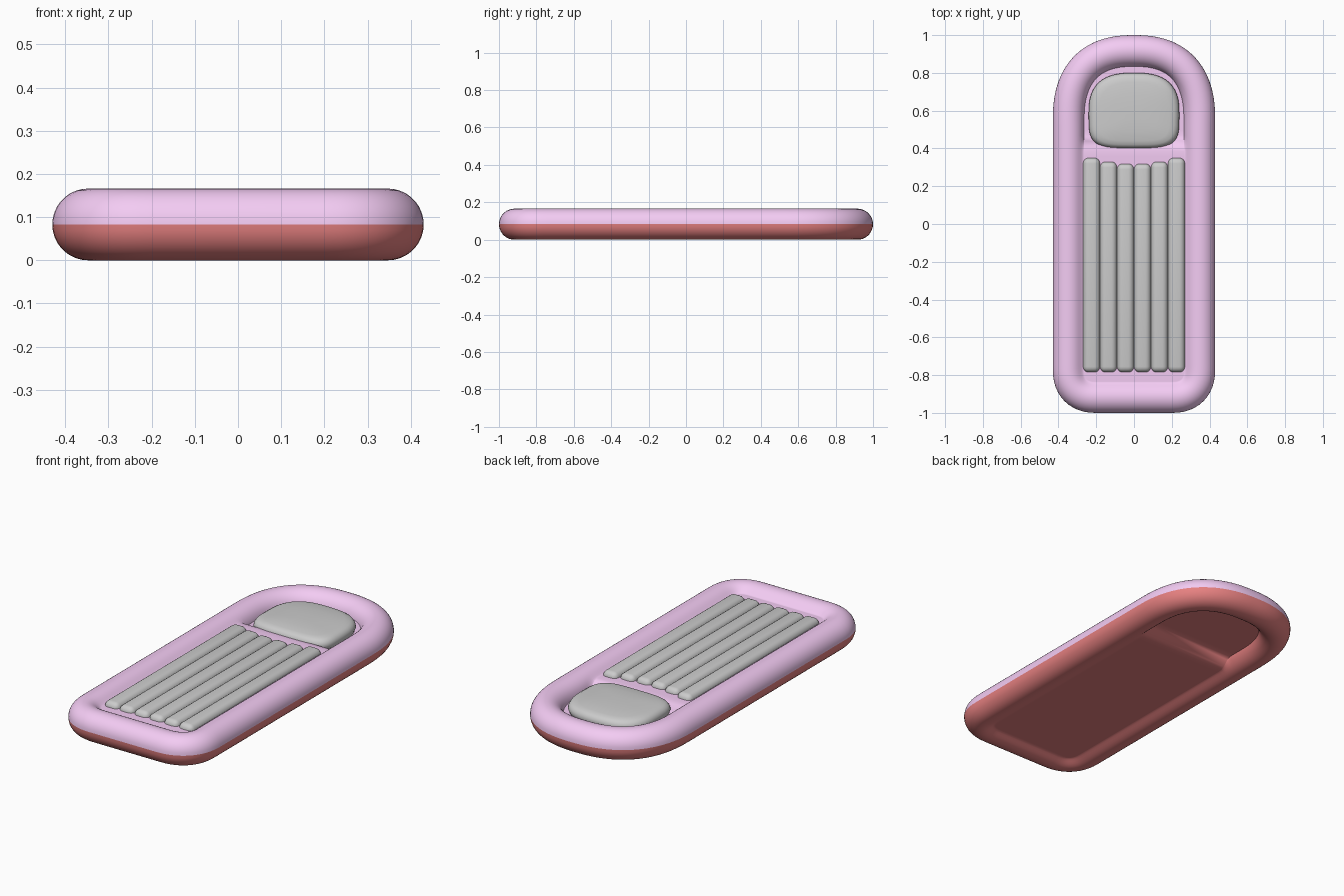
import bpy, math
from mathutils import Vector

if "Cube" in bpy.data.objects:
    bpy.data.objects.remove(bpy.data.objects["Cube"])

R = 0.083          # rim tube radius, also the seam height


def material(name, rgb):
    m = bpy.data.materials.new(name)
    m.diffuse_color = (*rgb, 1)
    m.use_nodes = True
    m.node_tree.nodes["Principled BSDF"].inputs["Base Color"].default_value = m.diffuse_color
    return m


def make(name, verts, faces, mat=None, angle=45):
    me = bpy.data.meshes.new(name)
    me.from_pydata(verts, [], faces)
    me.update()
    ob = bpy.data.objects.new(name, me)
    bpy.context.collection.objects.link(ob)
    if mat:
        me.materials.append(mat)
    smooth(ob, angle)
    return ob


def smooth(ob, angle):
    bpy.ops.object.select_all(action='DESELECT')
    bpy.context.view_layer.objects.active = ob
    ob.select_set(True)
    bpy.ops.object.shade_smooth_by_angle(angle=math.radians(angle))


def arc(cx, cy, a, b, n, t0, t1, steps):
    """Superellipse arc, t measured from +x towards +y."""
    pts = []
    for i in range(steps + 1):
        t = t0 + (t1 - t0) * i / steps
        c, s = math.cos(t), math.sin(t)
        pts.append((cx + a * math.copysign(abs(c) ** (2 / n), c),
                    cy + b * math.copysign(abs(s) ** (2 / n), s)))
    return pts


def ring_faces(rings, n):
    return [(r * n + i, r * n + (i + 1) % n, (r + 1) * n + (i + 1) % n, (r + 1) * n + i)
            for r in range(rings - 1) for i in range(n)]


def step(x, a, b):
    t = min(1, max(0, (x - a) / (b - a)))
    return t * t * (3 - 2 * t)


# Plan outline: wide rounded head, straight sides, square-ish foot
H = math.pi / 2
half = arc(0, 0.55, 0.43, 0.45, 2.35, H - 0.04, 0, 22)
half += [(0.43, 0.55 - 1.32 * i / 48) for i in range(1, 48)]
half += arc(0.2, -0.77, 0.23, 0.23, 2.2, 0, -H, 12)
outline = [Vector(p) for p in half] + [Vector((-x, y)) for x, y in reversed(half)]
N = len(outline)
normals = []
for i in range(N):
    d = (outline[(i + 1) % N] - outline[i - 1]).normalized()
    normals.append(Vector((d.y, -d.x)))       # inward for a clockwise outline
if normals[40].x > 0:
    normals = [-v for v in normals]


def shell(name, mat, sign, body, head):
    """Half of the rim tube plus the sunken panel; heights are from the seam."""
    verts, rings = [], 19
    for r in range(rings):
        t = math.pi * r / (rings - 1)
        for p, nrm in zip(outline, normals):
            q = p + nrm * R * (1 - math.cos(t))
            z = R * math.sin(t)
            if t > H:
                floor = body + (head - body) * step(q.y, 0.40, 0.46)
                k = 0.022
                h = max(k - abs(z - floor), 0) / k
                z = min(R, max(z, floor) + h * h * k / 4)
            verts.append((q.x, q.y, R + sign * z))
    faces = ring_faces(rings, N)
    o = (rings - 1) * N
    faces += [(o + i, o + i + 1, o + N - 2 - i, o + N - 1 - i) for i in range(N // 2 - 1)]
    if sign > 0:
        faces = [f[::-1] for f in faces]
    make(name, verts, faces, mat, 60)


# Upper and lower skins meeting at the seam
shell("upper_skin", material("pink", (0.9, 0.6, 0.9)), 1, 0.045, 0.008)
shell("lower_skin", material("red", (0.8, 0.22, 0.22)), -1, 0.055, 0.012)

# Pillow: D-shaped cushion with rounded edge and shallow dome
plan = arc(0, 0.58, 0.24, 0.22, 2.7, 0, math.pi, 24)[:-1]
plan += arc(0, 0.58, 0.24, 0.18, 4.0, math.pi, 2 * math.pi, 24)[:-1]
profile = [(0.90, 0.084), (0.97, 0.092), (1.0, 0.112), (0.985, 0.127), (0.95, 0.139),
           (0.89, 0.147), (0.78, 0.152), (0.5, 0.157), (0.2, 0.159)]
M = len(plan)
pv = [(x * s, 0.58 + (y - 0.58) * s, z) for s, z in profile for x, y in plan]
pf = ring_faces(len(profile), M)
pf.append(tuple(reversed(range(M))))
top = (len(profile) - 1) * M
pf.append(tuple(range(top, top + M)))
make("pillow", pv, pf)

# Six padded ribs, heads stepped to follow the pillow curve
for i in range(6):
    x = (i - 2.5) * 0.09
    y0, y1 = -0.785, 0.318 + 0.032 * (abs(x) / 0.225) ** 2
    z0, z1 = 0.085, 0.155
    bpy.ops.mesh.primitive_cube_add(size=1, location=(x, (y0 + y1) / 2, (z0 + z1) / 2))
    rib = bpy.context.object
    rib.name = f"rib_{i + 1}"
    rib.scale = (0.09, y1 - y0, z1 - z0)
    bpy.ops.object.transform_apply(location=False, rotation=False, scale=True)
    bev = rib.modifiers.new("round", 'BEVEL')
    bev.width, bev.segments = 0.03, 5
    bpy.ops.object.modifier_apply(modifier="round")
    smooth(rib, 45)
